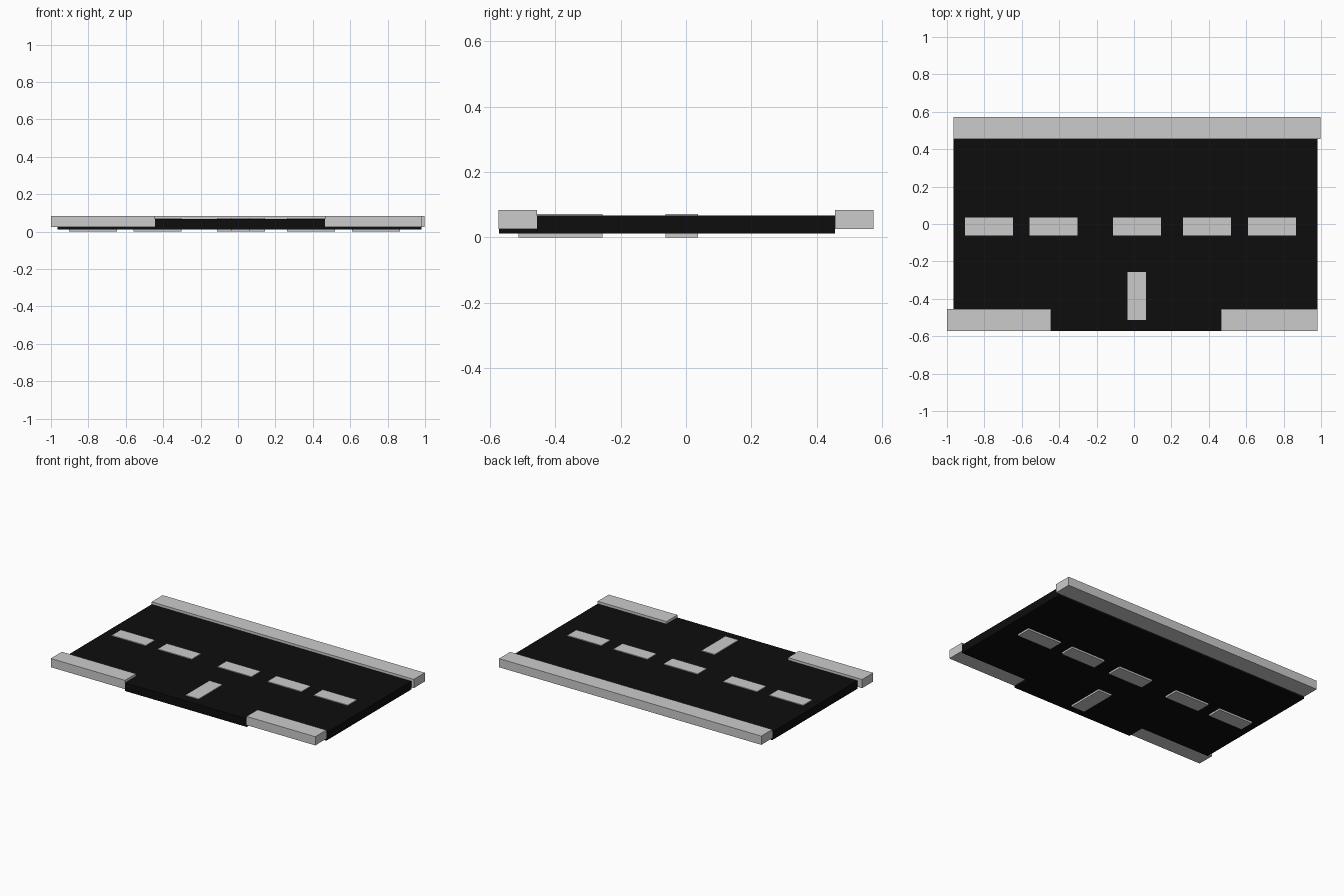
import bpy
import bmesh

if "Cube" in bpy.data.objects:
    bpy.data.objects.remove(bpy.data.objects["Cube"])

def material(name, color):
    m = bpy.data.materials.new(name)
    m.diffuse_color = color
    m.use_nodes = True
    m.node_tree.nodes["Principled BSDF"].inputs["Base Color"].default_value = m.diffuse_color
    return m

asphalt = material("asphalt", (0.004, 0.004, 0.004, 1))

def prism(name, outline, z0, z1, mat=None):
    """Extrude a flat outline from z0 up to z1."""
    bm = bmesh.new()
    face = bm.faces.new([bm.verts.new((x, y, z0)) for x, y in outline])
    top = bmesh.ops.extrude_face_region(bm, geom=[face])["geom"]
    verts = [v for v in top if isinstance(v, bmesh.types.BMVert)]
    bmesh.ops.translate(bm, vec=(0, 0, z1 - z0), verts=verts)
    bmesh.ops.recalc_face_normals(bm, faces=bm.faces)
    me = bpy.data.meshes.new(name)
    bm.to_mesh(me)
    bm.free()
    if mat:
        me.materials.append(mat)
    ob = bpy.data.objects.new(name, me)
    bpy.context.collection.objects.link(ob)
    return ob

def box(name, x0, x1, y0, y1, z0, z1):
    return prism(name, [(x0, y0), (x1, y0), (x1, y1), (x0, y1)], z0, z1)

# T-shaped road slab with the side street opening to the front
prism("road", [(-0.965, -0.455), (-0.445, -0.455), (-0.445, -0.572), (0.465, -0.572),
               (0.465, -0.455), (0.98, -0.455), (0.98, 0.455), (-0.965, 0.455)],
      0.012, 0.067, asphalt)

# Kerbs
box("back_kerb", -0.965, 0.998, 0.455, 0.573, 0.025, 0.084)
box("front_left_kerb", -1.0, -0.445, -0.573, -0.455, 0.025, 0.084)
box("front_right_kerb", 0.465, 0.98, -0.573, -0.455, 0.025, 0.084)

# Lane dashes pass right through the slab
for i, x in enumerate((-0.775, -0.43, 0.016, 0.391, 0.737)):
    box(f"lane_dash_{i + 1}", x - 0.128, x + 0.128, -0.062, 0.036, 0, 0.072)
box("side_street_dash", -0.035, 0.064, -0.512, -0.256, 0, 0.072)
